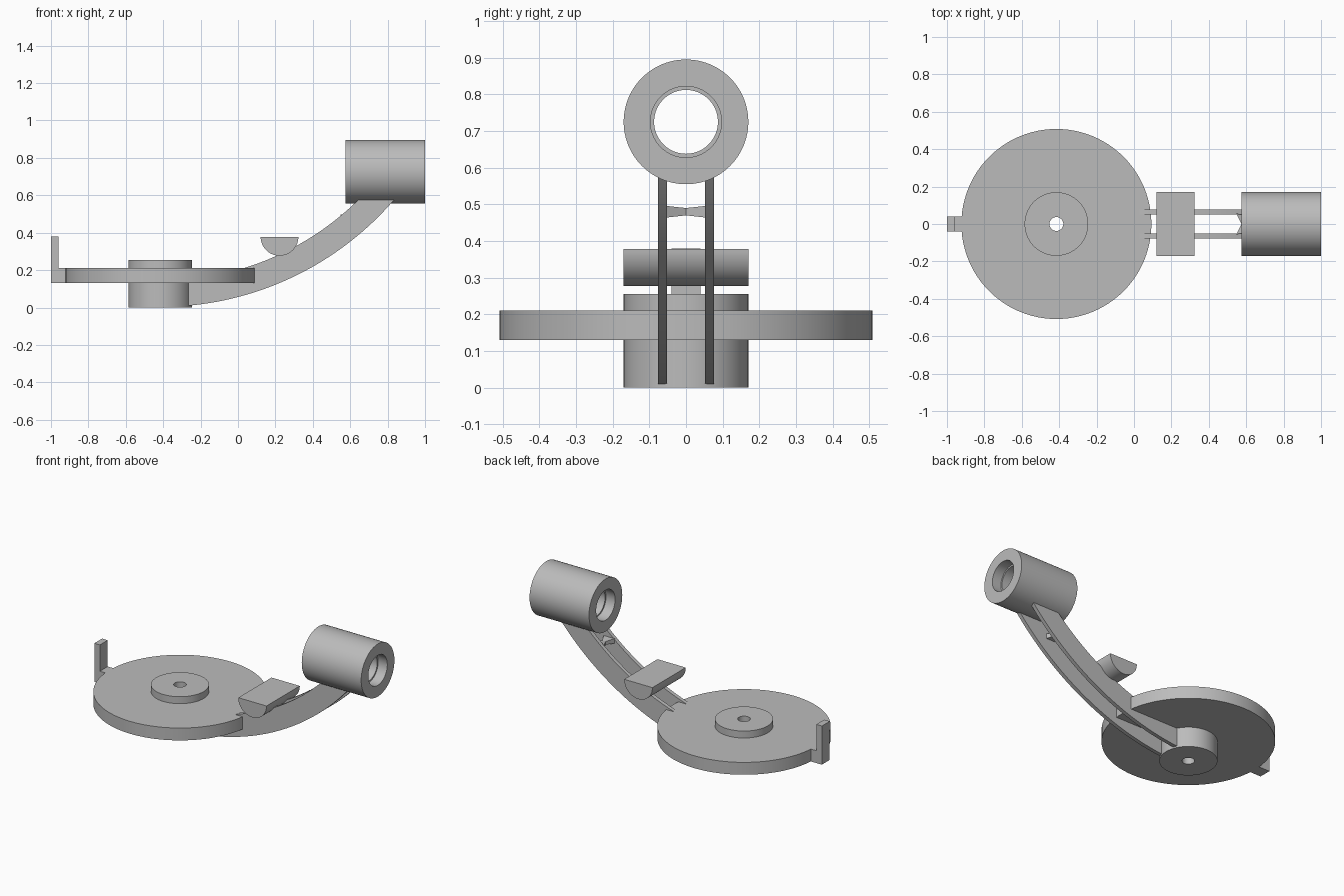
import bpy, bmesh, math
from mathutils import Vector, Matrix

if "Cube" in bpy.data.objects:
    bpy.data.objects.remove(bpy.data.objects["Cube"], do_unlink=True)

grey = bpy.data.materials.new("plain_grey")
grey.use_nodes = True
colour = (0.5, 0.5, 0.5, 1)
grey.diffuse_color = colour
grey.node_tree.nodes["Principled BSDF"].inputs["Base Color"].default_value = colour


def finish(name, bm, smooth=True):
    bmesh.ops.recalc_face_normals(bm, faces=bm.faces)
    mesh = bpy.data.meshes.new(name)
    bm.to_mesh(mesh)
    bm.free()
    mesh.materials.append(grey)
    ob = bpy.data.objects.new(name, mesh)
    bpy.context.collection.objects.link(ob)
    if smooth:
        bpy.ops.object.select_all(action="DESELECT")
        ob.select_set(True)
        bpy.context.view_layer.objects.active = ob
        bpy.ops.object.shade_smooth_by_angle(angle=math.radians(30))
    return ob


def lathe(name, profile, matrix, steps=96):
    """Spin a closed (radius, height) profile around z, then place it."""
    bm = bmesh.new()
    rings = []
    for i in range(steps):
        a = math.tau * i / steps
        rings.append([bm.verts.new((r * math.cos(a), r * math.sin(a), h)) for r, h in profile])
    n = len(profile)
    for i in range(steps):
        p, q = rings[i], rings[(i + 1) % steps]
        for j in range(n):
            k = (j + 1) % n
            bm.faces.new((p[j], q[j], q[k], p[k]))
    bm.transform(matrix)
    return finish(name, bm)


def extrude_y(name, outline, y0, y1):
    """Extrude an (x, z) outline from y0 to y1."""
    bm = bmesh.new()
    face = bm.faces.new([bm.verts.new((x, y0, z)) for x, z in outline])
    new = bmesh.ops.extrude_face_region(bm, geom=[face])["geom"]
    bmesh.ops.translate(bm, vec=(0, y1 - y0, 0),
                        verts=[v for v in new if isinstance(v, bmesh.types.BMVert)])
    return finish(name, bm)


def arc(cx, cz, r, a0, a1, steps):
    return [(cx + r * math.cos(a0 + (a1 - a0) * i / steps),
             cz + r * math.sin(a0 + (a1 - a0) * i / steps)) for i in range(steps + 1)]


# Round base with its hub and centre hole
HUB_X = -0.415
lathe("base_disc",
      [(0.037, 0), (0.17, 0), (0.17, 0.13), (0.508, 0.13), (0.508, 0.21),
       (0.17, 0.21), (0.17, 0.255), (0.037, 0.255)],
      Matrix.Translation((HUB_X, 0, 0)))

# Upright tab on the rim
extrude_y("rim_tab", [(-1, 0.13), (-0.91, 0.13), (-0.91, 0.21), (-0.96, 0.21),
                      (-0.96, 0.38), (-1, 0.38)], -0.04, 0.04)

# Hollow end tube with a wider seat at both ends
lathe("end_tube",
      [(0.17, 0), (0.17, 0.425), (0.097, 0.425), (0.097, 0.36), (0.087, 0.36),
       (0.087, 0.065), (0.097, 0.065), (0.097, 0)],
      Matrix.Translation((0.575, 0, 0.725)) @ Matrix.Rotation(math.pi / 2, 4, "Y"))

# Pair of curved arm plates, bounded by two concentric arcs
TOP = 1.653


def angle_at_x(r, x):
    return -math.acos((x - HUB_X) / r)


def angle_at_z(r, z):
    return -math.asin((TOP - z) / r)


OUTER, INNER = 1.65, 1.51
outline = arc(HUB_X, TOP, OUTER, angle_at_x(OUTER, -0.27), angle_at_z(OUTER, 0.6), 40)
outline += arc(HUB_X, TOP, INNER, angle_at_z(INNER, 0.6), angle_at_x(INNER, -0.27), 40)
for side, y0, y1 in (("left", 0.052, 0.077), ("right", -0.077, -0.052)):
    extrude_y("arm_plate_" + side, outline, y0, y1)

# Half-round cross piece with a flat top
extrude_y("half_round_rest", arc(0.222, 0.378, 0.101, -math.pi, 0, 40), -0.17, 0.17)

# Small waisted strut between the plates
bm = bmesh.new()
sections = []
for y, hx, hz in ((-0.055, 0.04, 0.016), (0, 0.012, 0.01), (0.055, 0.04, 0.016)):
    sections.append([bm.verts.new((0.587 + sx * hx, y, 0.48 + sz * hz))
                     for sx, sz in ((-1, -1), (1, -1), (1, 1), (-1, 1))])
for p, q in zip(sections, sections[1:]):
    for j in range(4):
        k = (j + 1) % 4
        bm.faces.new((p[j], p[k], q[k], q[j]))
bm.faces.new(sections[0])
bm.faces.new(sections[-1])
finish("arm_strut", bm, smooth=False)
